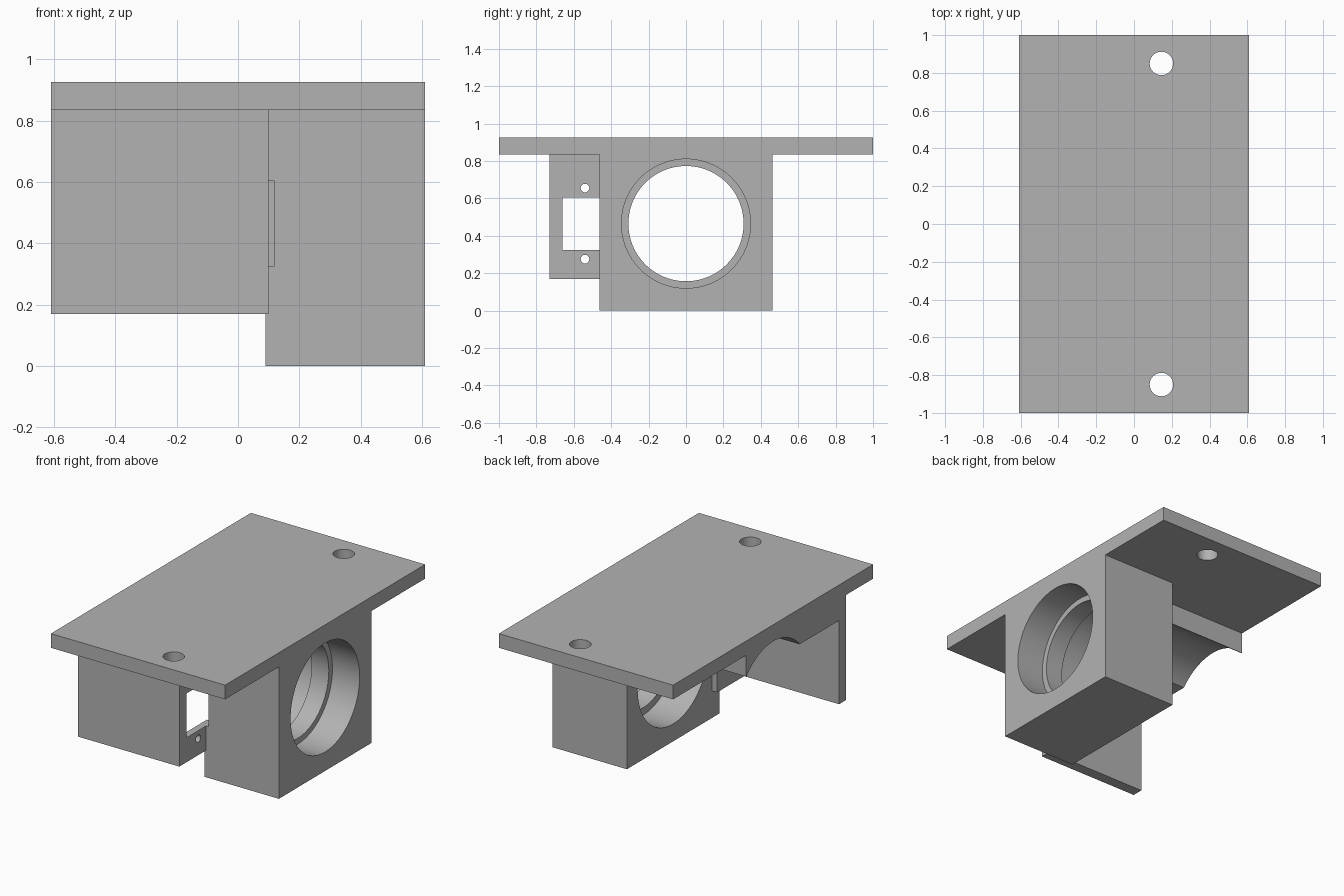
import bpy
import bmesh
import math
from mathutils import Matrix, Vector

cube = bpy.data.objects.get("Cube")
if cube:
    bpy.data.objects.remove(cube, do_unlink=True)

grey = bpy.data.materials.new("plain_grey")
grey.use_nodes = True
grey.diffuse_color = (0.45, 0.45, 0.45, 1)
grey.node_tree.nodes["Principled BSDF"].inputs["Base Color"].default_value = (0.45, 0.45, 0.45, 1)


def add_object(name, bm):
    mesh = bpy.data.meshes.new(name)
    bm.to_mesh(mesh)
    bm.free()
    mesh.materials.append(grey)
    obj = bpy.data.objects.new(name, mesh)
    bpy.context.collection.objects.link(obj)
    return obj


def box(name, x, y, z):
    """Box from its (low, high) range on each axis."""
    bm = bmesh.new()
    bmesh.ops.create_cube(bm, size=1)
    for v in bm.verts:
        v.co = Vector(r[0] if c < 0 else r[1] for c, r in zip(v.co, (x, y, z)))
    return add_object(name, bm)


def cylinder(name, axis, centre, radius, length, sides=96):
    bm = bmesh.new()
    turn = Matrix.Rotation(math.pi / 2, 4, "Y") if axis == "X" else Matrix()
    bmesh.ops.create_cone(bm, cap_ends=True, segments=sides, radius1=radius, radius2=radius,
                          depth=length, matrix=Matrix.Translation(centre) @ turn)
    return add_object(name, bm)


def bore(x, radius):
    """Cutter along the shared bore axis, over an x range."""
    return cylinder("bore_cutter", "X", ((x[0] + x[1]) / 2, 0, BORE_Z), radius, x[1] - x[0])


def cut(obj, *cutters):
    bpy.context.view_layer.objects.active = obj
    for cutter in cutters:
        cutter.hide_render = True
        mod = obj.modifiers.new("cut", "BOOLEAN")
        mod.operation = "DIFFERENCE"
        mod.solver = "EXACT"
        mod.object = cutter
        bpy.ops.object.modifier_apply(modifier=mod.name)
        bpy.data.objects.remove(cutter, do_unlink=True)


END, BACK = 0.61, 0.09          # half width of the plate, rear face of the block
UNDER, TOP = 0.835, 0.925       # plate underside and top
BORE_Z = 0.465
SLOT_Z = (0.325, 0.605)

# Top plate with two bolt holes
plate = box("mounting_plate", (-END, END), (-1, 1), (UNDER, TOP))
cut(plate, *[cylinder("bolt_cutter", "Z", (0.145, s * 0.85, TOP), 0.062, 0.5, 48) for s in (-1, 1)])

# Block bored from both ends, leaving an inner lip, with a side notch
block = box("bearing_block", (BACK, END), (-0.462, 0.462), (0, UNDER))
cut(block,
    bore((0, 0.7), 0.308),
    bore((0.42, 0.7), 0.345),
    bore((0, 0.30), 0.355),
    box("notch_cutter", (0, 0.118), (-0.6, -0.385), SLOT_Z))

# Cradle under the plate, hollowed by the same bore
cradle = box("cradle", (-END, BACK), (-0.66, 0.27), (0.70, UNDER))
cut(cradle, bore((-0.8, 0.3), 0.355))

# Side wall
wall = box("side_wall", (-END, 0.1), (-0.73, -0.66), (0.17, UNDER))

# Flange with an open slot and two screw holes
flange = box("slotted_flange", (0.055, 0.1), (-0.66, -0.39), (0.17, UNDER))
cut(flange,
    box("slot_cutter", (0, 0.2), (-0.659, -0.3), SLOT_Z),
    *[cylinder("screw_cutter", "X", (0.08, -0.54, z), 0.023, 0.3, 32) for z in (0.275, 0.655)])

bpy.ops.object.select_all(action="DESELECT")
for part in (plate, block, cradle, wall, flange):
    part.select_set(True)
bpy.context.view_layer.objects.active = plate
bpy.ops.object.shade_smooth_by_angle(angle=math.radians(30))
